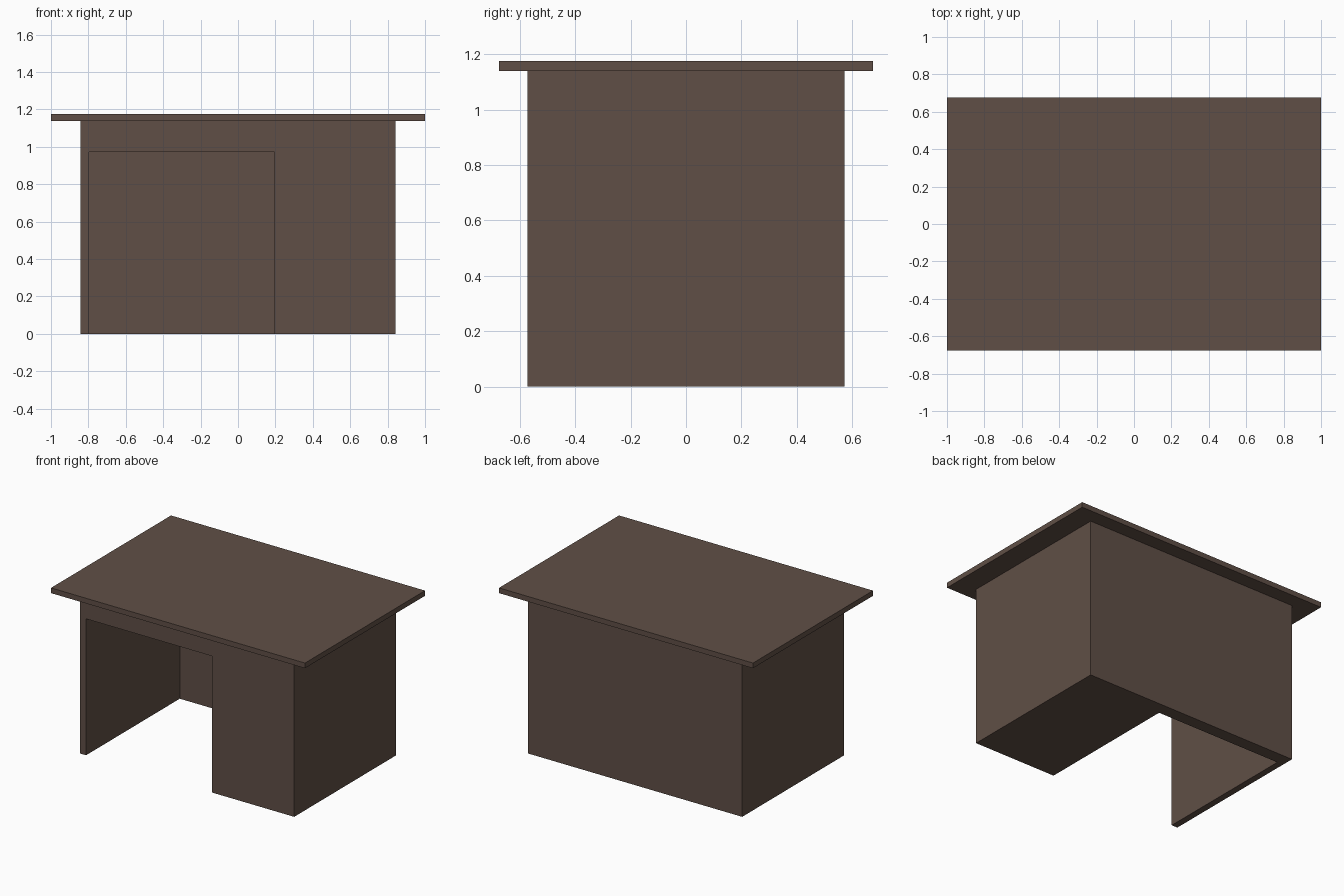
import bpy, bmesh

if "Cube" in bpy.data.objects:
    bpy.data.objects.remove(bpy.data.objects["Cube"])

wood = bpy.data.materials.new("dark brown wood")
wood.diffuse_color = (0.117, 0.078, 0.061, 1)
wood.use_nodes = True
wood.node_tree.nodes["Principled BSDF"].inputs["Base Color"].default_value = wood.diffuse_color


def finish(name, bm):
    bmesh.ops.recalc_face_normals(bm, faces=bm.faces)
    mesh = bpy.data.meshes.new(name)
    bm.to_mesh(mesh)
    bm.free()
    mesh.materials.append(wood)
    obj = bpy.data.objects.new(name, mesh)
    bpy.context.collection.objects.link(obj)
    return obj


def box(name, x, y, z):
    bm = bmesh.new()
    bmesh.ops.create_cube(bm, size=1)
    for v in bm.verts:
        v.co = [lo + (c + 0.5) * (hi - lo) for c, (lo, hi) in zip(v.co, (x, y, z))]
    return finish(name, bm)


# Desk body: solid block with the knee space cut in from the front
body = box("desk_body", (-0.843, 0.843), (-0.572, 0.572), (0, 1.139))
cutter = box("knee_space_cutter", (-0.796, 0.194), (-0.8, 0.482), (-0.2, 0.971))
cutter.hide_render = True
cutter.hide_viewport = True
cut = body.modifiers.new("knee_space", 'BOOLEAN')
cut.operation = 'DIFFERENCE'
cut.solver = 'EXACT'
cut.object = cutter

# Overhanging desk top
box("desk_top", (-1, 1), (-0.675, 0.675), (1.139, 1.176))
